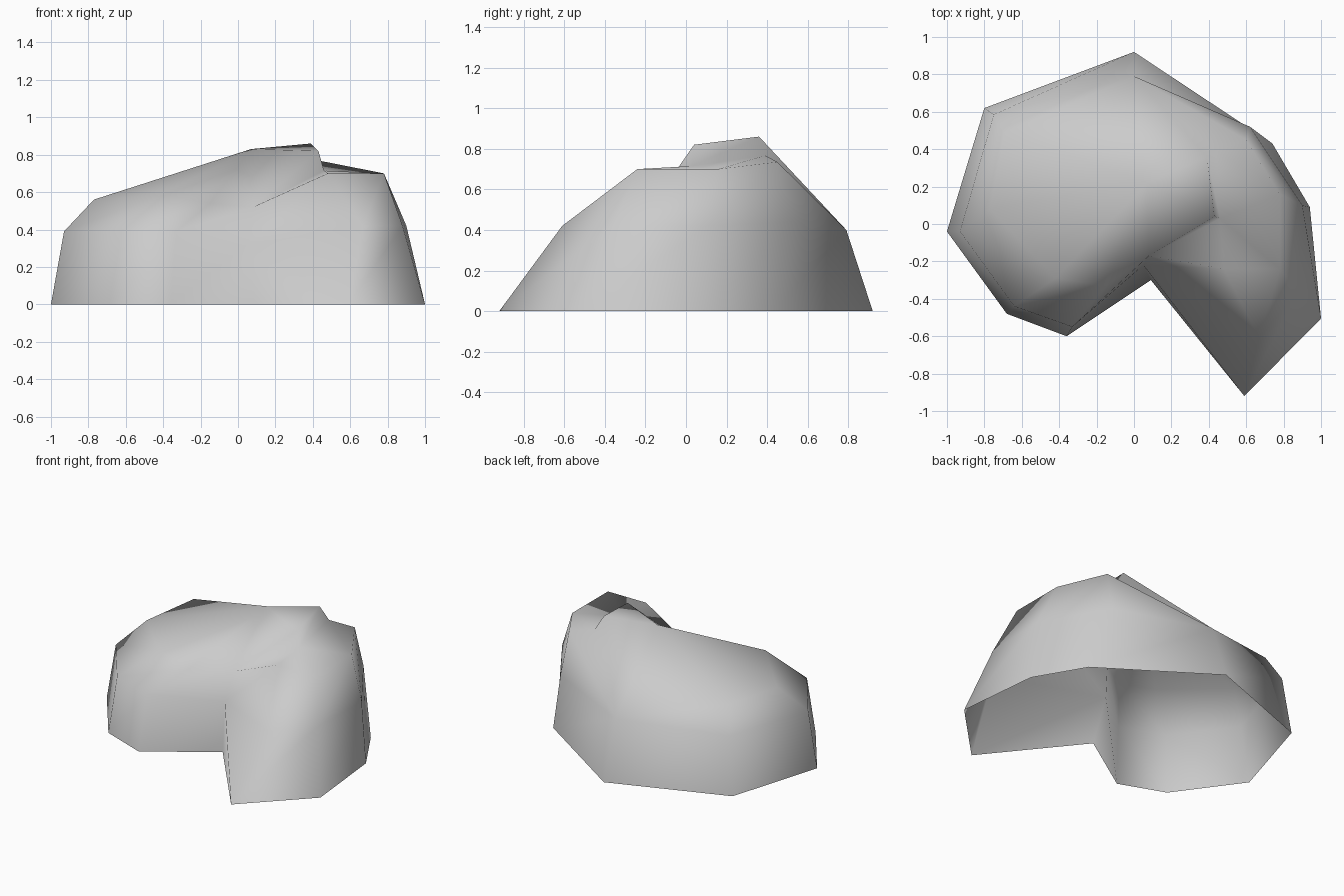
import bpy, bmesh

if "Cube" in bpy.data.objects:
    bpy.data.objects.remove(bpy.data.objects["Cube"])

# Height rings of the boulder shell, counter-clockwise from the left side
base = [(-1, -.04, 0), (-.68, -.48, 0), (-.36, -.6, 0), (.09, -.3, 0), (.59, -.92, 0),
        (1, -.505, 0), (.94, .09, 0), (.74, .43, 0), (0, .92, 0), (-.8, .62, 0)]
middle = [(-.93, -.04, .39), (-.64, -.44, .39), (-.33, -.55, .39), (.05, -.22, .32), (.67, -.61, .42),
          (.88, -.36, .42), (.9, .1, .42), (.62, .52, .44), (0, .79, .4), (-.75, .585, .4)]
# The upper ring has a ridge point in ninth place
upper = [(-.77, .08, .56), (-.42, -.29, .585), (-.15, -.33, .54), (.08, -.17, .52), (.48, -.24, .7),
         (.78, -.24, .7), (.78, .16, .7), (.6, .45, .735), (.07, .22, .83), (-.69, .49, .575)]

bm = bmesh.new()
b, m, u = ([bm.verts.new(p) for p in ring] for ring in (base, middle, upper))
ridge = u[8]
peak = bm.verts.new((.39, .36, .86))
lip = bm.verts.new((.43, .04, .82))
step_front = bm.verts.new((.46, .03, .715))
step_back = bm.verts.new((.44, .39, .767))

# Side walls
n = len(b)
for i in range(n):
    j = (i + 1) % n
    if i == 3:  # notch side of the front spur
        bm.faces.new((b[i], b[j], m[i]))
        bm.faces.new((b[j], m[j], m[i]))
    else:
        bm.faces.new((b[i], b[j], m[j], m[i]))
    if i != 7:
        bm.faces.new((m[i], m[j], u[j], u[i]))
for face in [(m[7], m[8], u[7]), (m[8], step_back, u[7]), (m[8], peak, step_back), (m[8], ridge, peak)]:
    bm.faces.new(face)

# Lower shelf, the step, and the sloping crown
for face in [(u[6], u[7], step_back), (u[6], step_back, step_front),
             (u[5], u[6], step_front, u[4]), (u[4], step_front, u[3]),
             (step_front, lip, u[3]), (step_front, step_back, peak, lip),
             (peak, ridge, lip), (lip, ridge, u[3]), (u[2], u[3], ridge),
             (u[1], u[2], ridge), (u[0], u[1], ridge), (u[0], ridge, u[9])]:
    bm.faces.new(face)

# Consistent outward normals and smooth shading
bmesh.ops.recalc_face_normals(bm, faces=bm.faces)
if sum(f.normal.z * f.calc_area() for f in bm.faces) < 0:
    bmesh.ops.reverse_faces(bm, faces=bm.faces)
for f in bm.faces:
    f.smooth = True

mesh = bpy.data.meshes.new("boulder")
bm.to_mesh(mesh)
bm.free()
stone = bpy.data.materials.new("grey_stone")
stone.diffuse_color = (.6, .6, .6, 1)
stone.use_nodes = True
stone.node_tree.nodes["Principled BSDF"].inputs["Base Color"].default_value = stone.diffuse_color
mesh.materials.append(stone)
boulder = bpy.data.objects.new("boulder", mesh)
bpy.context.collection.objects.link(boulder)
